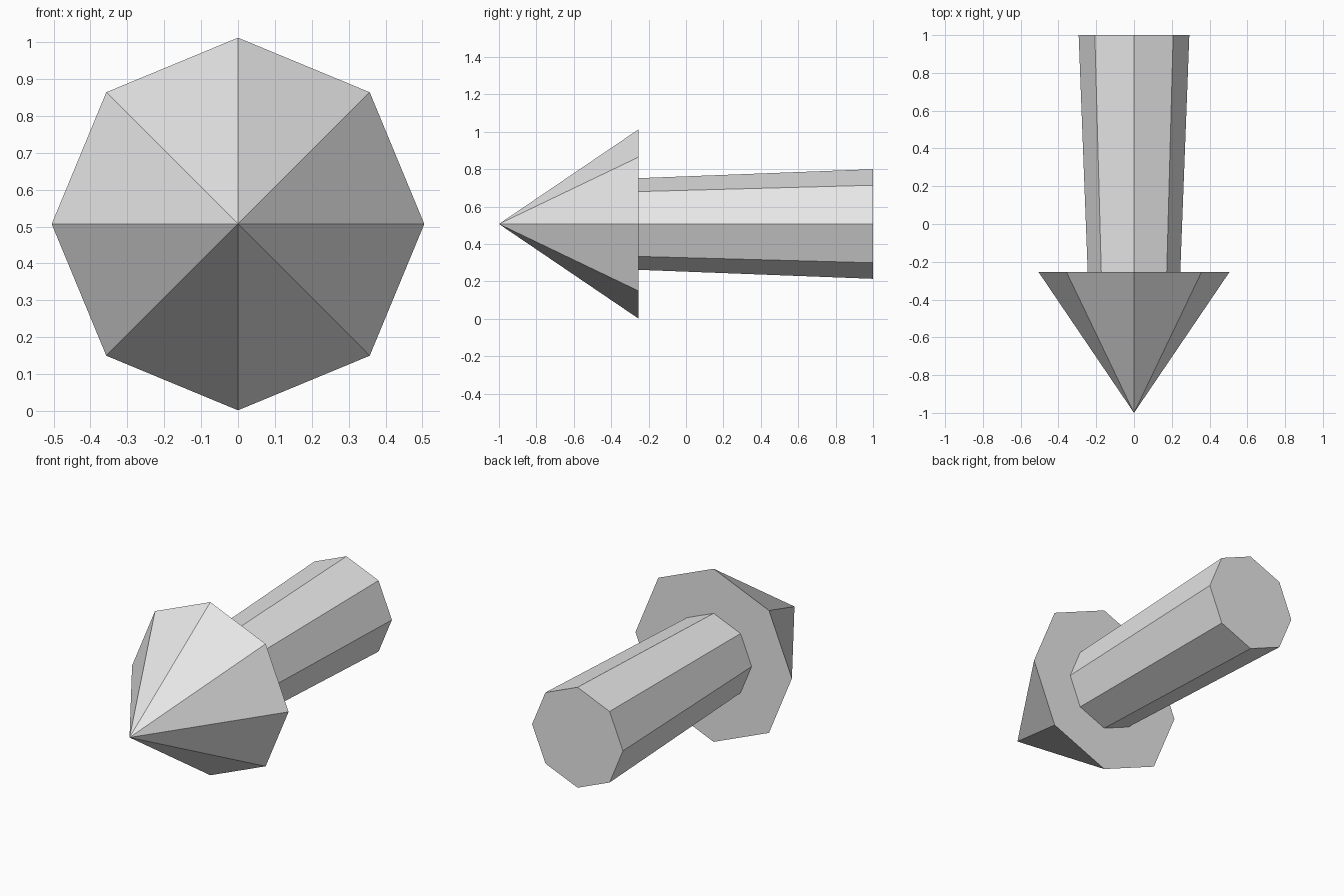
import bpy
import math

cube = bpy.data.objects.get("Cube")
if cube:
    bpy.data.objects.remove(cube, do_unlink=True)

SIDES = 8
HEAD_RADIUS = 0.505
AXIS_HEIGHT = 0.507
TIP_Y, NECK_Y, TAIL_Y = -1.0, -0.255, 1.0

grey = bpy.data.materials.new("light_grey")
grey.use_nodes = True
grey.diffuse_color = (0.8, 0.8, 0.8, 1)
grey.node_tree.nodes["Principled BSDF"].inputs["Base Color"].default_value = (0.8, 0.8, 0.8, 1)


def tapered_part(name, front_y, back_y, front_radius, back_radius):
    """Eight-sided tapered solid lying along the y axis."""
    bpy.ops.mesh.primitive_cone_add(
        vertices=SIDES, radius1=back_radius, radius2=front_radius,
        depth=back_y - front_y,
        location=(0, (front_y + back_y) / 2, AXIS_HEIGHT),
        rotation=(math.pi / 2, 0, 0))
    part = bpy.context.object
    part.name = name
    part.data.materials.append(grey)
    bpy.ops.object.shade_flat()
    return part


# Pointed head, then the shaft widening towards the tail
tapered_part("arrow_head", TIP_Y, NECK_Y, 0, HEAD_RADIUS)
tapered_part("arrow_shaft", NECK_Y, TAIL_Y, 0.245, 0.293)
